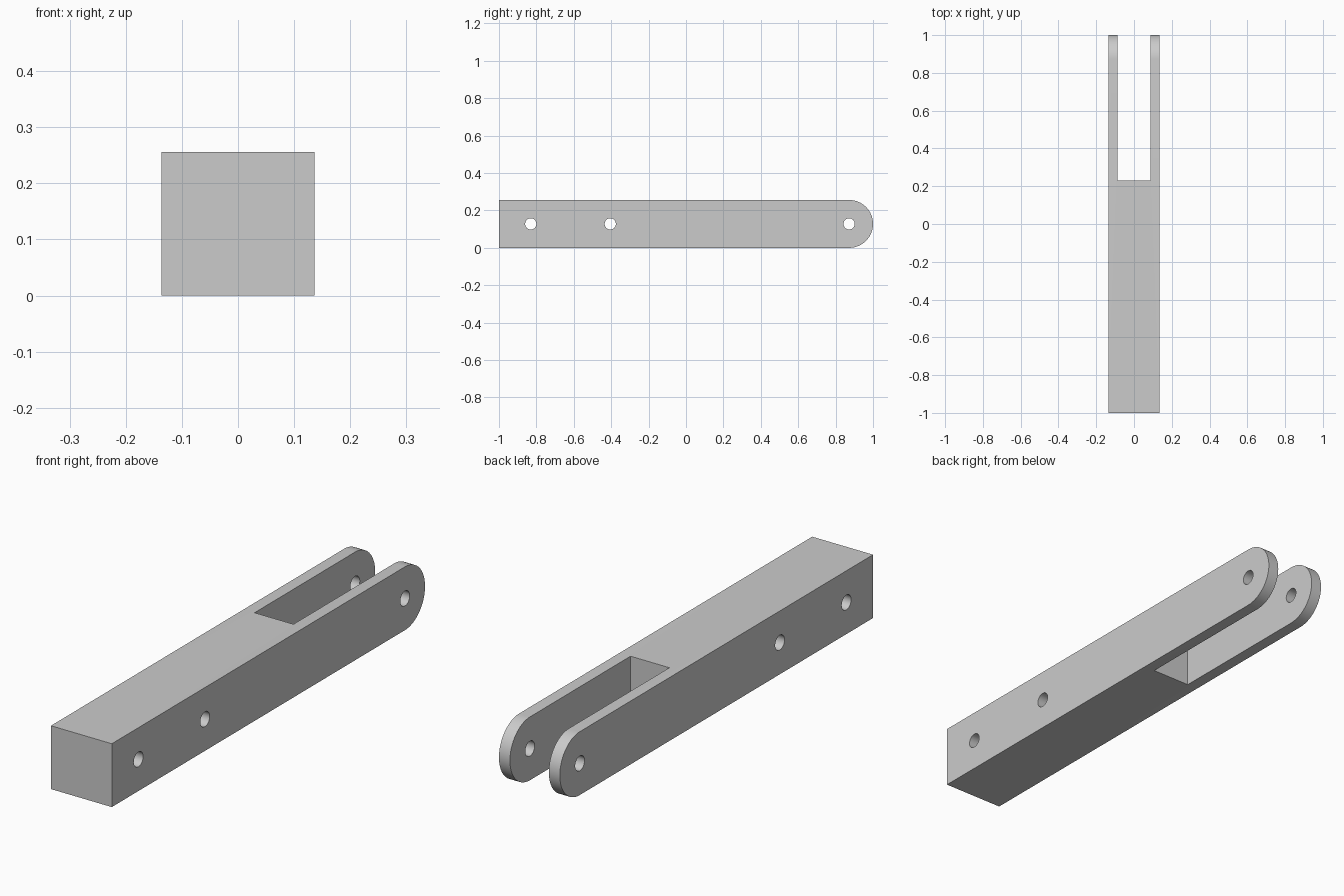
import bpy, bmesh
from math import sin, cos, pi
from mathutils import Matrix

if "Cube" in bpy.data.objects:
    bpy.data.objects.remove(bpy.data.objects["Cube"], do_unlink=True)

HALF_W, HEIGHT = 0.136, 0.256
R = HEIGHT / 2
SLOT_HALF, SLOT_START = 0.087, 0.23
HOLE_R = 0.03
HOLE_YS = (-0.83, -0.405, 1 - R)

grey = bpy.data.materials.new("plain_grey")
grey.use_nodes = True
grey.diffuse_color = (0.6, 0.6, 0.6, 1)
grey.node_tree.nodes["Principled BSDF"].inputs["Base Color"].default_value = (0.6, 0.6, 0.6, 1)


def make_object(name, bm):
    bmesh.ops.recalc_face_normals(bm, faces=bm.faces)
    mesh = bpy.data.meshes.new(name)
    bm.to_mesh(mesh)
    bm.free()
    mesh.materials.append(grey)
    obj = bpy.data.objects.new(name, mesh)
    bpy.context.collection.objects.link(obj)
    return obj


# Bar: side profile with a rounded back end, extruded across the width
steps = 32
profile = [(-1, HEIGHT), (-1, 0)]
for i in range(steps + 1):
    a = -pi / 2 + pi * i / steps
    profile.append((1 - R + R * cos(a), R + R * sin(a)))
bm = bmesh.new()
side = bm.faces.new([bm.verts.new((-HALF_W, y, z)) for y, z in profile])
extruded = bmesh.ops.extrude_face_region(bm, geom=[side])["geom"]
bmesh.ops.translate(bm, vec=(2 * HALF_W, 0, 0),
                    verts=[v for v in extruded if isinstance(v, bmesh.types.BMVert)])
bar = make_object("forked_bar", bm)

# Cutter for the slot between the fork arms
cutters = []
bm = bmesh.new()
slot_len = 1.2 - SLOT_START
bmesh.ops.create_cube(bm, size=1, matrix=Matrix.Translation((0, SLOT_START + slot_len / 2, R))
                      @ Matrix.Diagonal((2 * SLOT_HALF, slot_len, 1, 1)))
cutters.append(make_object("slot_cutter", bm))

# Cutters for the pin holes running across the bar
for y in HOLE_YS:
    bm = bmesh.new()
    bmesh.ops.create_cone(bm, cap_ends=True, segments=32, radius1=HOLE_R, radius2=HOLE_R, depth=1,
                          matrix=Matrix.Translation((0, y, R)) @ Matrix.Rotation(pi / 2, 4, "Y"))
    cutters.append(make_object("hole_cutter", bm))

# Cut, then drop the cutters
bpy.ops.object.select_all(action="DESELECT")
bpy.context.view_layer.objects.active = bar
bar.select_set(True)
for cutter in cutters:
    cutter.hide_render = True
    mod = bar.modifiers.new("cut", "BOOLEAN")
    mod.operation = "DIFFERENCE"
    mod.solver = "EXACT"
    mod.object = cutter
    bpy.ops.object.modifier_apply(modifier=mod.name)
    bpy.data.objects.remove(cutter, do_unlink=True)
bpy.ops.object.shade_smooth_by_angle(angle=pi / 6)
